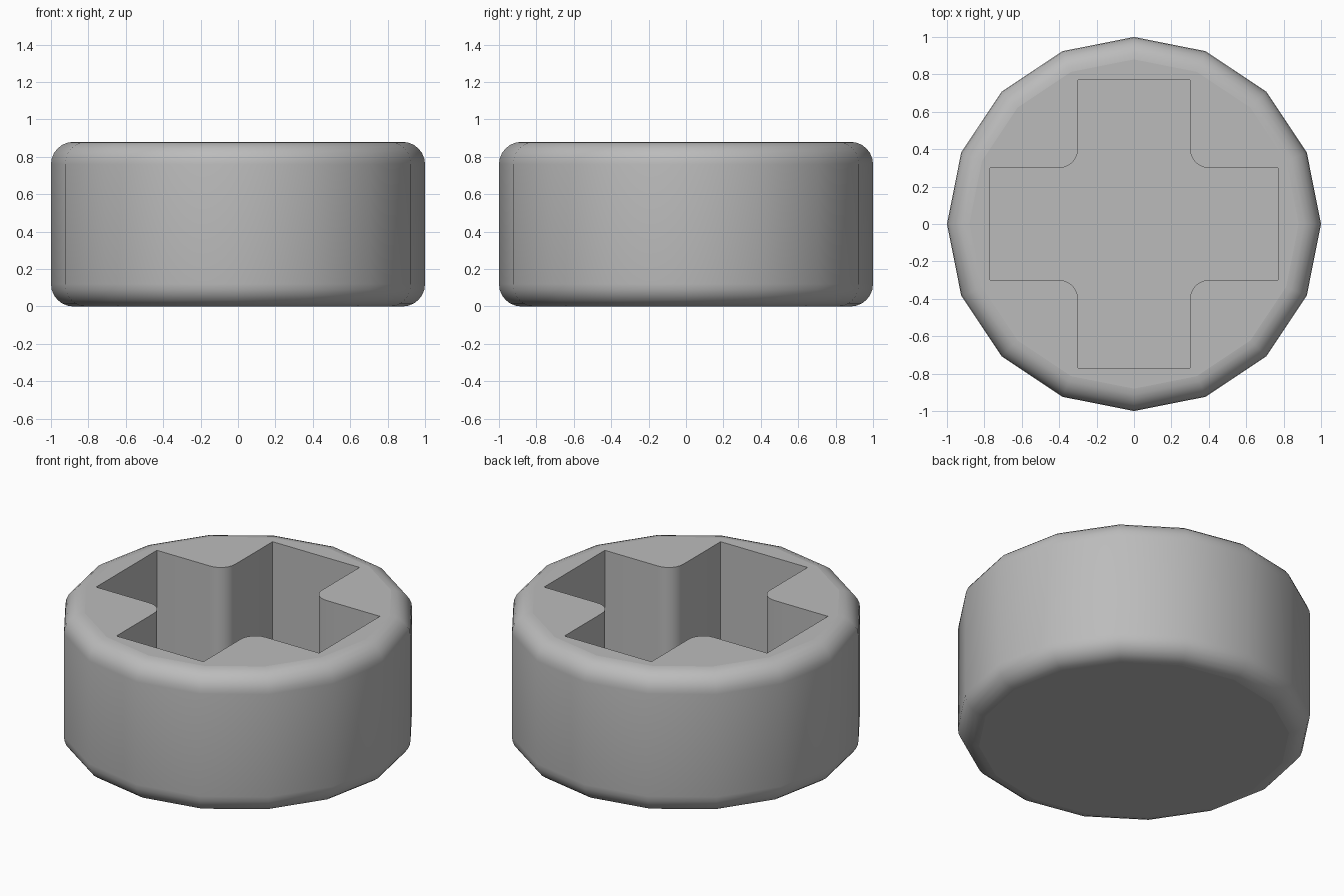
import bpy, bmesh
from math import sin, cos, pi, radians

if "Cube" in bpy.data.objects:
    bpy.data.objects.remove(bpy.data.objects["Cube"], do_unlink=True)

HEIGHT, ROUND, SIDES, STEPS = 0.88, 0.12, 16, 6
ARM, HALF, FILLET, FLOOR = 0.77, 0.3, 0.1, 0.12

grey = bpy.data.materials.new("plain grey")
grey.use_nodes = True
colour = (0.5, 0.5, 0.5, 1)
grey.diffuse_color = colour
grey.node_tree.nodes["Principled BSDF"].inputs["Base Color"].default_value = colour


def make_object(name, bm):
    bmesh.ops.recalc_face_normals(bm, faces=bm.faces)
    mesh = bpy.data.meshes.new(name)
    bm.to_mesh(mesh)
    bm.free()
    mesh.materials.append(grey)
    obj = bpy.data.objects.new(name, mesh)
    bpy.context.collection.objects.link(obj)
    return obj


def loft(rings):
    """Bridge stacked rings of points and cap both ends."""
    bm = bmesh.new()
    loops = [[bm.verts.new(p) for p in ring] for ring in rings]
    n = len(loops[0])
    for low, high in zip(loops, loops[1:]):
        for i in range(n):
            j = (i + 1) % n
            bm.faces.new((low[i], low[j], high[j], high[i]))
    bm.faces.new(loops[0][::-1])
    bm.faces.new(loops[-1])
    return bm


# Rounded drum: quarter-circle profile at the bottom, mirrored for the top
arc = [(k / STEPS) * pi / 2 for k in range(STEPS + 1)]
bottom = [(1 - ROUND + ROUND * sin(a), ROUND - ROUND * cos(a)) for a in arc]
profile = bottom + [(r, HEIGHT - z) for r, z in reversed(bottom)]
angles = [2 * pi * i / SIDES for i in range(SIDES)]
body = make_object("drum_body", loft(
    [[(r * cos(a), r * sin(a), z) for a in angles] for r, z in profile]))

# Cross-shaped pocket with rounded inner corners
outline = []
for quarter in range(4):
    c, s = [(1, 0), (0, 1), (-1, 0), (0, -1)][quarter]
    centre = HALF + FILLET
    points = [(ARM, -HALF), (ARM, HALF)]
    points += [(centre - FILLET * sin(a), centre - FILLET * cos(a)) for a in arc]
    outline += [(x * c - y * s, x * s + y * c) for x, y in points]
cutter = make_object("pocket_cutter", loft(
    [[(x, y, z) for x, y in outline] for z in (FLOOR, HEIGHT + 0.2)]))

cut = body.modifiers.new("pocket", "BOOLEAN")
cut.operation, cut.solver, cut.object = "DIFFERENCE", "EXACT", cutter
bpy.ops.object.select_all(action="DESELECT")
body.select_set(True)
bpy.context.view_layer.objects.active = body
bpy.ops.object.modifier_apply(modifier=cut.name)
bpy.data.objects.remove(cutter, do_unlink=True)

# Smooth rounded sides, flat horizontal caps
bpy.ops.object.shade_smooth_by_angle(angle=radians(35))
for face in body.data.polygons:
    if abs(face.normal.z) > 0.999:
        face.use_smooth = False
